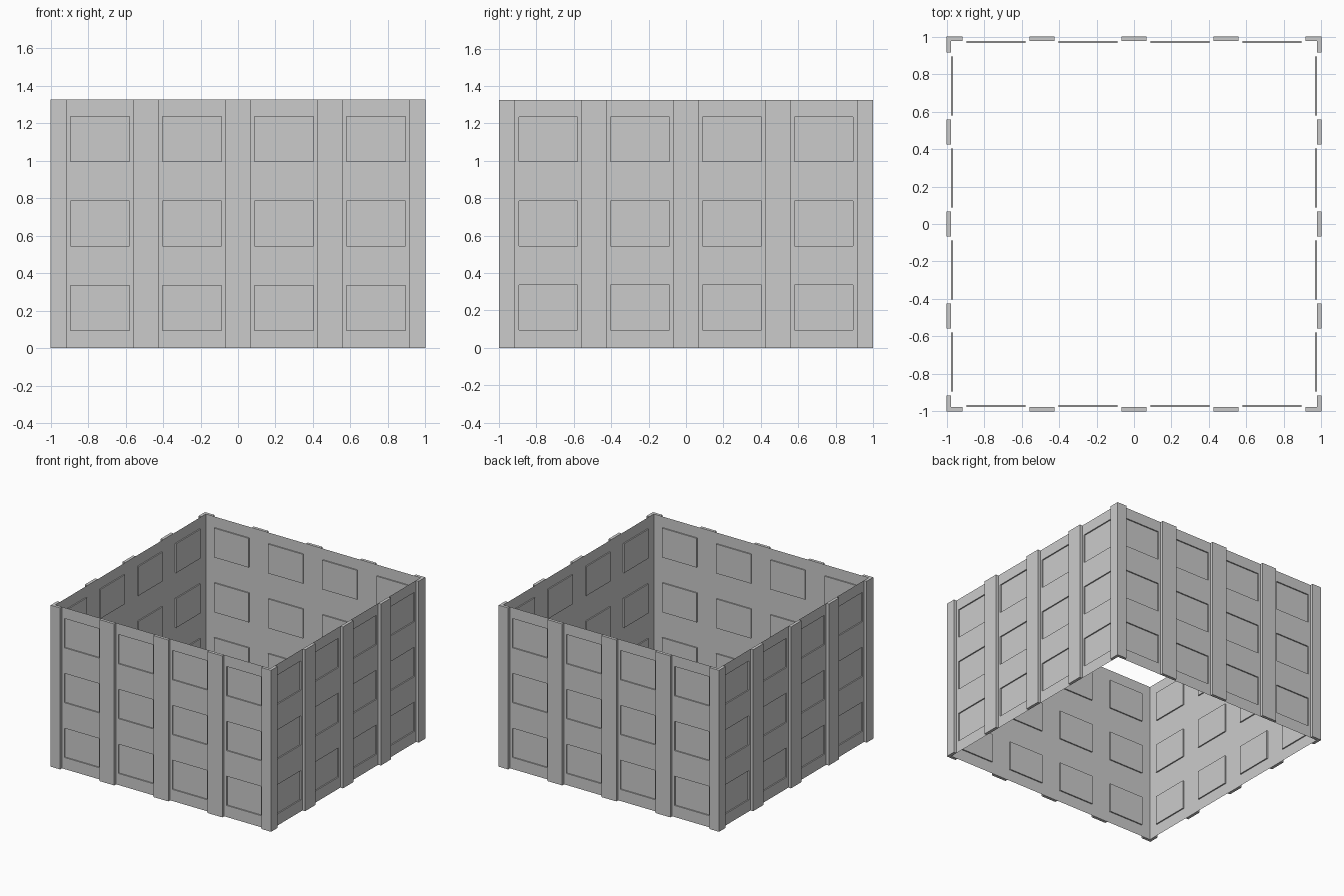
import bpy, bmesh, math
from mathutils import Matrix

if "Cube" in bpy.data.objects:
    bpy.data.objects.remove(bpy.data.objects["Cube"])

H = 1.325            # wall height
D = 0.976            # distance of the wall sheet from the centre
RECESS = 0.010       # depth of each sunken panel
HALF_PILASTER = 0.067
PILASTERS = (-0.491, 0.0, 0.491)
CORNER = 0.915       # inner edge of corner posts
PANEL_HALF = 0.157
ROWS = (0.215, 0.665, 1.115)
ROW_HALF = 0.12

grey = bpy.data.materials.new("plain_grey")
grey.diffuse_color = (0.6, 0.6, 0.6, 1)
grey.use_nodes = True
grey.node_tree.nodes["Principled BSDF"].inputs["Base Color"].default_value = grey.diffuse_color


def finish(bm, name, angle):
    bm.transform(Matrix.Rotation(angle, 4, 'Z'))
    me = bpy.data.meshes.new(name)
    bm.to_mesh(me)
    bm.free()
    me.materials.append(grey)
    ob = bpy.data.objects.new(name, me)
    bpy.context.collection.objects.link(ob)


def box(bm, x0, x1, y0, y1):
    m = Matrix.Translation(((x0 + x1) / 2, (y0 + y1) / 2, H / 2)) @ \
        Matrix.Diagonal((x1 - x0, y1 - y0, H, 1))
    bmesh.ops.create_cube(bm, size=1, matrix=m)


def quad(bm, pts):
    bm.faces.new([bm.verts.new(p) for p in pts])


def bay(bm, x0, x1):
    """Thin wall sheet between two pilasters with three sunken panels."""
    c = (x0 + x1) / 2
    xs = [x0, c - PANEL_HALF, c + PANEL_HALF, x1]
    zs = [0] + [z + s * ROW_HALF for z in ROWS for s in (-1, 1)] + [H]
    for i in range(3):
        for j in range(len(zs) - 1):
            a, b, lo, hi = xs[i], xs[i + 1], zs[j], zs[j + 1]
            sunk = i == 1 and j % 2 == 1
            y = -D + (RECESS if sunk else 0)
            ring = [(a, lo), (b, lo), (b, hi), (a, hi)]
            quad(bm, [(x, y, z) for x, z in ring])
            if sunk:  # reveals around the panel
                for k in range(4):
                    p, q = ring[k], ring[(k + 1) % 4]
                    quad(bm, [(p[0], -D, p[1]), (q[0], -D, q[1]),
                              (q[0], y, q[1]), (p[0], y, p[1])])
    bmesh.ops.remove_doubles(bm, verts=bm.verts, dist=1e-5)


for k, side in enumerate(("front", "right", "back", "left")):
    angle = k * math.pi / 2

    # panelled wall
    bm = bmesh.new()
    edges = [-CORNER]
    for p in PILASTERS:
        edges += [p - HALF_PILASTER, p + HALF_PILASTER]
    edges.append(CORNER)
    for i in range(0, len(edges), 2):
        bay(bm, edges[i], edges[i + 1])
    finish(bm, side + "_wall", angle)

    # pilasters
    bm = bmesh.new()
    for p in PILASTERS:
        box(bm, p - HALF_PILASTER, p + HALF_PILASTER, -1, -D)
    finish(bm, side + "_pilasters", angle)

    # corner post halves, each pair forming an L
    bm = bmesh.new()
    end = 1 if k % 2 == 0 else D
    for s in (-1, 1):
        a, b = sorted((s * CORNER, s * end))
        box(bm, a, b, -1, -D)
    finish(bm, side + "_corner_posts", angle)
